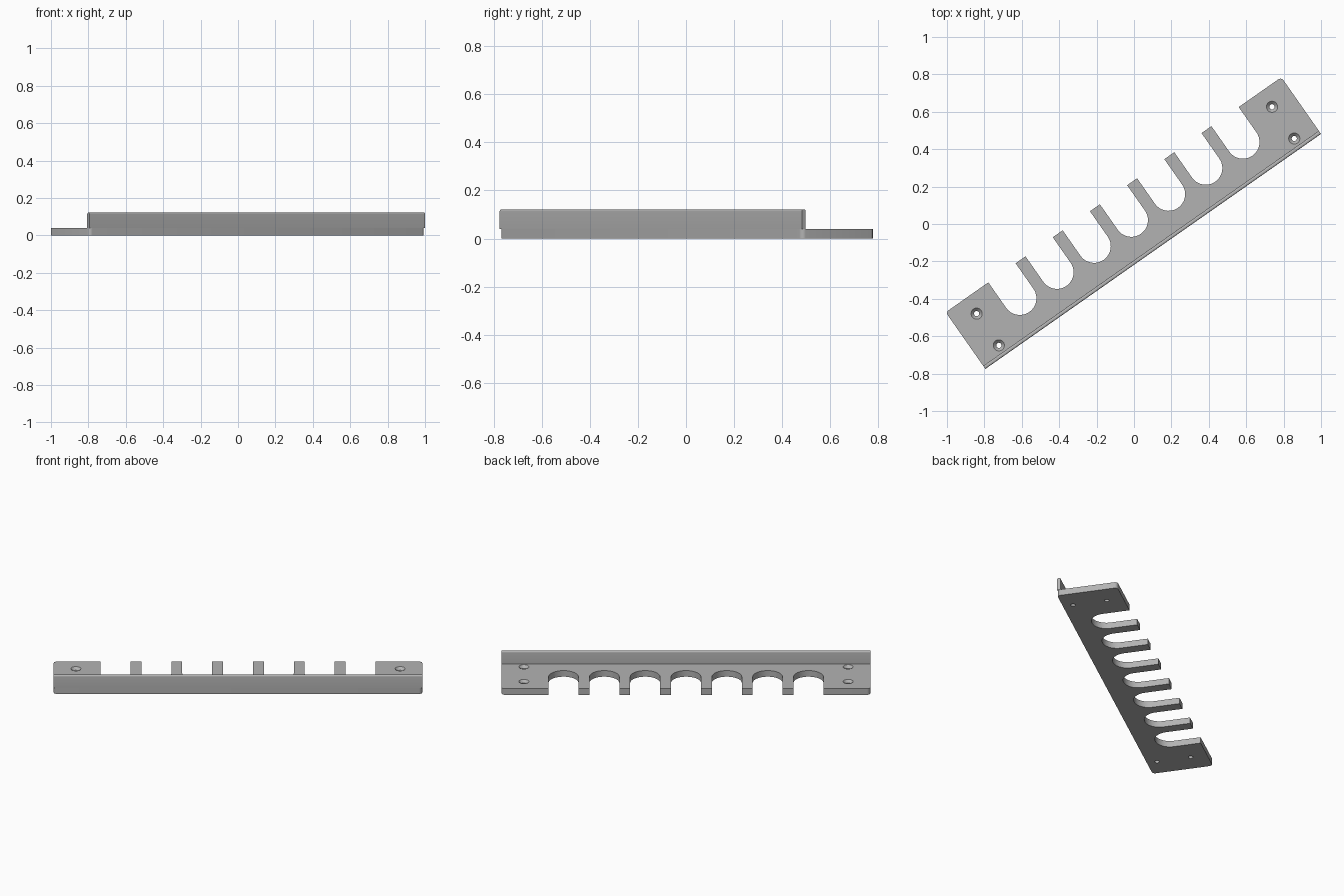
import bpy, bmesh, math
from mathutils import Matrix

if "Cube" in bpy.data.objects:
    bpy.data.objects.remove(bpy.data.objects["Cube"])

ANGLE = math.radians(35)
U = 1.0955                    # half length of the bar
FRONT, BACK = -0.179, 0.191   # depth limits across the bar
THICK, TOP, LIP = 0.04, 0.121, 0.02
PITCH, SLOT_R, SLOT_V = 0.2427, 0.089, 0.025
CORNER = 0.02

grey = bpy.data.materials.new("grey_metal")
grey.diffuse_color = (0.45, 0.45, 0.45, 1)
grey.use_nodes = True
grey.node_tree.nodes["Principled BSDF"].inputs["Base Color"].default_value = grey.diffuse_color


def arc(cx, cy, r, a0, a1, n):
    """Points along an arc, angles in degrees."""
    return [(cx + r * math.cos(math.radians(a0 + (a1 - a0) * i / n)),
             cy + r * math.sin(math.radians(a0 + (a1 - a0) * i / n)))
            for i in range(n + 1)]


def prism(name, points, offset):
    """Extrude a closed outline of 3D points by an offset vector."""
    bm = bmesh.new()
    face = bm.faces.new([bm.verts.new(p) for p in points])
    ext = bmesh.ops.extrude_face_region(bm, geom=[face])
    bmesh.ops.translate(bm, vec=offset,
                        verts=[g for g in ext["geom"] if isinstance(g, bmesh.types.BMVert)])
    bmesh.ops.recalc_face_normals(bm, faces=bm.faces)
    return finish(name, bm)


def finish(name, bm):
    mesh = bpy.data.meshes.new(name)
    bm.to_mesh(mesh)
    bm.free()
    mesh.materials.append(grey)
    obj = bpy.data.objects.new(name, mesh)
    bpy.context.collection.objects.link(obj)
    return obj


# Plate outline: rounded outer corners, seven round-ended slots in the back edge
outline = arc(-U + CORNER, FRONT + CORNER, CORNER, 180, 270, 6)
outline += arc(U - CORNER, FRONT + CORNER, CORNER, 270, 360, 6)
outline += arc(U - CORNER, BACK - CORNER, CORNER, 0, 90, 6)
for i in range(3, -4, -1):
    c = i * PITCH
    outline.append((c + SLOT_R, BACK))
    outline += arc(c, SLOT_V, SLOT_R, 0, -180, 24)
    outline.append((c - SLOT_R, BACK))
outline += arc(-U + CORNER, BACK - CORNER, CORNER, 90, 180, 6)
plate = prism("slotted_plate", [(x, y, 0) for x, y in outline], (0, 0, THICK))

# Countersunk screw holes: stacked rings make one cutter for all four
bm = bmesh.new()
rings = [(0.014, -0.02), (0.014, THICK - 0.016), (0.030, THICK), (0.030, THICK + 0.02)]
N = 24
for cx in (-0.964, 0.964):
    for cy in (-0.117, 0.09):
        loops = [[bm.verts.new((x, y, z)) for x, y in arc(cx, cy, r, 0, 360, N)[:-1]]
                 for r, z in rings]
        for a, b in zip(loops, loops[1:]):
            for k in range(N):
                bm.faces.new((a[k], a[(k + 1) % N], b[(k + 1) % N], b[k]))
        bm.faces.new(loops[0][::-1])
        bm.faces.new(loops[-1])
cutter = finish("screw_hole_cutter", bm)
cutter.hide_render = True

mod = plate.modifiers.new("screw_holes", 'BOOLEAN')
mod.operation, mod.solver, mod.object = 'DIFFERENCE', 'EXACT', cutter
bpy.context.view_layer.objects.active = plate
bpy.ops.object.modifier_apply(modifier=mod.name)
bpy.data.objects.remove(cutter)

# Upright lip along the front edge, with a rounded top
r = 0.008
profile = [(FRONT, THICK), (FRONT + LIP, THICK)]
profile += arc(FRONT + LIP - r, TOP - r, r, 0, 90, 5)
profile += arc(FRONT + r, TOP - r, r, 90, 180, 5)
lip = prism("front_lip", [(-U, y, z) for y, z in profile], (2 * U, 0, 0))

# Turn the bar and smooth the curved walls
for obj in (plate, lip):
    obj.data.transform(Matrix.Rotation(ANGLE, 4, 'Z'))
    bpy.ops.object.select_all(action='DESELECT')
    obj.select_set(True)
    bpy.context.view_layer.objects.active = obj
    bpy.ops.object.shade_smooth_by_angle(angle=math.radians(30))
